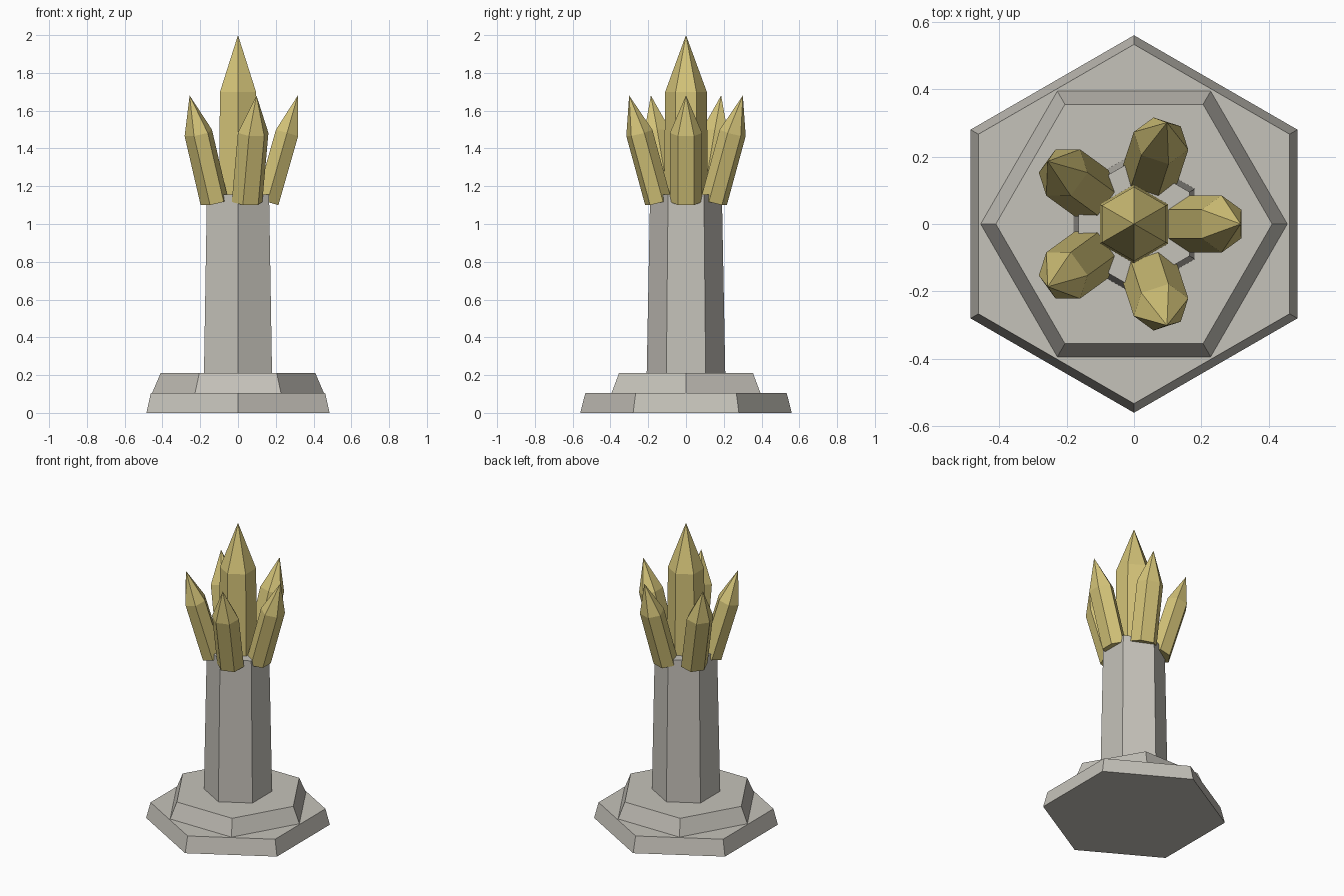
import bpy, bmesh, math
from mathutils import Matrix, Vector

cube = bpy.data.objects.get("Cube")
if cube:
    bpy.data.objects.remove(cube, do_unlink=True)


def material(name, rgb):
    mat = bpy.data.materials.new(name)
    mat.use_nodes = True
    mat.diffuse_color = (*rgb, 1)
    mat.node_tree.nodes["Principled BSDF"].inputs["Base Color"].default_value = (*rgb, 1)
    return mat


stone = material("pale stone", (0.56, 0.54, 0.49))
gold = material("golden crystal", (0.66, 0.55, 0.19))


def hex_solid(name, rings, mat, turn=0.0, matrix=Matrix()):
    """Six-sided solid through (radius, height) rings; radius 0 makes a tip."""
    bm = bmesh.new()
    loops = []
    for radius, z in rings:
        count = 6 if radius else 1
        loops.append([bm.verts.new((radius * math.cos(turn + i * math.pi / 3),
                                    radius * math.sin(turn + i * math.pi / 3), z))
                      for i in range(count)])
    for low, high in zip(loops, loops[1:]):
        for i in range(6):
            j = (i + 1) % 6
            top = [high[0]] if len(high) == 1 else [high[j], high[i]]
            bm.faces.new([low[i], low[j]] + top)
    bm.faces.new(loops[0][::-1])
    if len(loops[-1]) == 6:
        bm.faces.new(loops[-1])
    bm.transform(matrix)
    bmesh.ops.recalc_face_normals(bm, faces=bm.faces)
    mesh = bpy.data.meshes.new(name)
    bm.to_mesh(mesh)
    bm.free()
    mesh.materials.append(mat)
    obj = bpy.data.objects.new(name, mesh)
    bpy.context.collection.objects.link(obj)
    return obj


POINT_Y = math.pi / 2  # corners facing front and back

# Stepped stone base and tapered column
hex_solid("base_lower_step", [(0.56, 0), (0.533, 0.105)], stone, POINT_Y)
hex_solid("base_upper_step", [(0.455, 0.105), (0.41, 0.21)], stone)
hex_solid("column", [(0.208, 0.21), (0.19, 1.155)], stone, POINT_Y)

# Tall central crystal
hex_solid("centre_crystal", [(0.117, 1.13), (0.11, 1.7), (0, 2.0)], gold, POINT_Y)

# Ring of five outward-leaning crystals, slightly flattened radially
lean = (Matrix.Translation(Vector((0.155, 0, 1.117)))
        @ Matrix.Rotation(math.radians(16), 4, 'Y')
        @ Matrix.Diagonal((0.83, 1, 1, 1)))
for i in range(5):
    spin = Matrix.Rotation(math.radians(72 * i), 4, 'Z')
    hex_solid(f"side_crystal_{i + 1}", [(0.085, 0), (0.085, 0.38), (0, 0.586)],
              gold, POINT_Y, spin @ lean)
